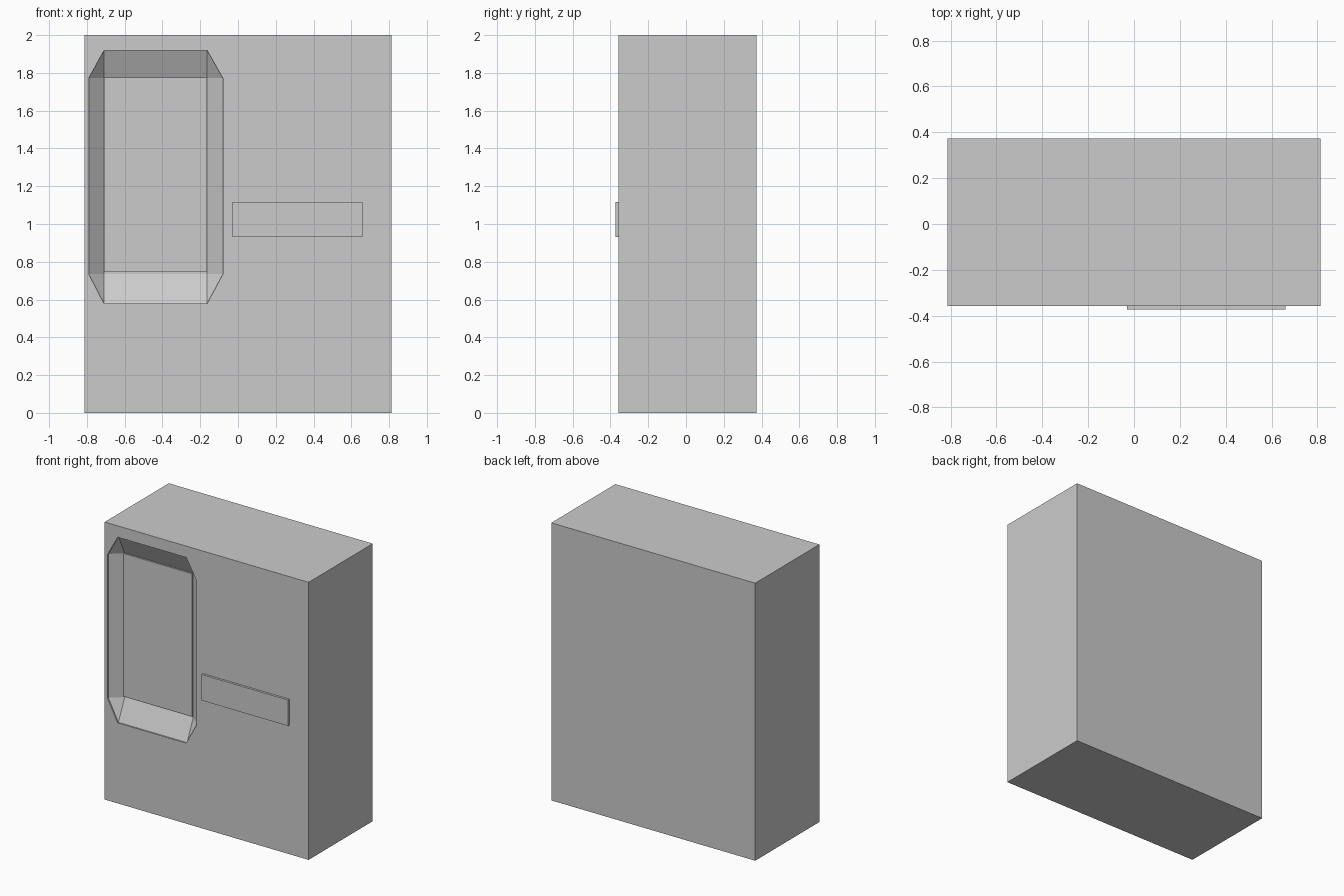
import bpy, bmesh

if "Cube" in bpy.data.objects:
    bpy.data.objects.remove(bpy.data.objects["Cube"])

FRONT, BACK = -0.357, 0.373


def make_object(name, bm):
    bmesh.ops.recalc_face_normals(bm, faces=bm.faces)
    mesh = bpy.data.meshes.new(name)
    bm.to_mesh(mesh)
    bm.free()
    obj = bpy.data.objects.new(name, mesh)
    bpy.context.collection.objects.link(obj)
    return obj


def box(name, lo, hi):
    bm = bmesh.new()
    bmesh.ops.create_cube(bm, size=1)
    for v in bm.verts:
        v.co = [(a + b) / 2 + c * (b - a) for a, b, c in zip(lo, hi, v.co)]
    return make_object(name, bm)


def loft(name, rings):
    """Bridge rings of equal point count; coincident points are merged."""
    bm = bmesh.new()
    loops = [[bm.verts.new(p) for p in ring] for ring in rings]
    n = len(loops[0])
    for a, b in zip(loops, loops[1:]):
        for i in range(n):
            j = (i + 1) % n
            bm.faces.new((a[i], a[j], b[j], b[i]))
    bm.faces.new(loops[0])
    bm.faces.new(loops[-1])
    bmesh.ops.remove_doubles(bm, verts=bm.verts, dist=1e-4)
    return make_object(name, bm)


# Main cabinet
cabinet = box("cabinet", (-0.813, FRONT, 0), (0.813, BACK, 2))

# Recess: chamfered outline with a small lip, sloping in to a rectangular floor
x0, x1, x2, x3 = -0.79, -0.71, -0.163, -0.08
z0, z1, z2, z3 = 0.58, 0.735, 1.772, 1.918
outline = [(x1, z0), (x2, z0), (x3, z1), (x3, z2),
           (x2, z3), (x1, z3), (x0, z2), (x0, z1)]
floor = [(x1, z1), (x2, z1), (x2, z1), (x2, z2),
         (x2, z2), (x1, z2), (x1, z2), (x1, z1)]
rings = [[(x, y, z) for x, z in pts] for pts, y in (
    (outline, FRONT - 0.05), (outline, FRONT + 0.01), (floor, FRONT + 0.08))]
cutter = loft("recess_cutter", rings)
cutter.hide_render = True
cutter.hide_viewport = True

cut = cabinet.modifiers.new("recess", "BOOLEAN")
cut.operation = "DIFFERENCE"
cut.solver = "EXACT"
cut.object = cutter

# Window panel on the recess floor
box("window_panel", (-0.709, FRONT + 0.067, 0.745), (-0.163, FRONT + 0.09, 1.775))

# Raised plate on the front
box("front_plate", (-0.03, -0.373, 0.93), (0.66, FRONT + 0.01, 1.117))
